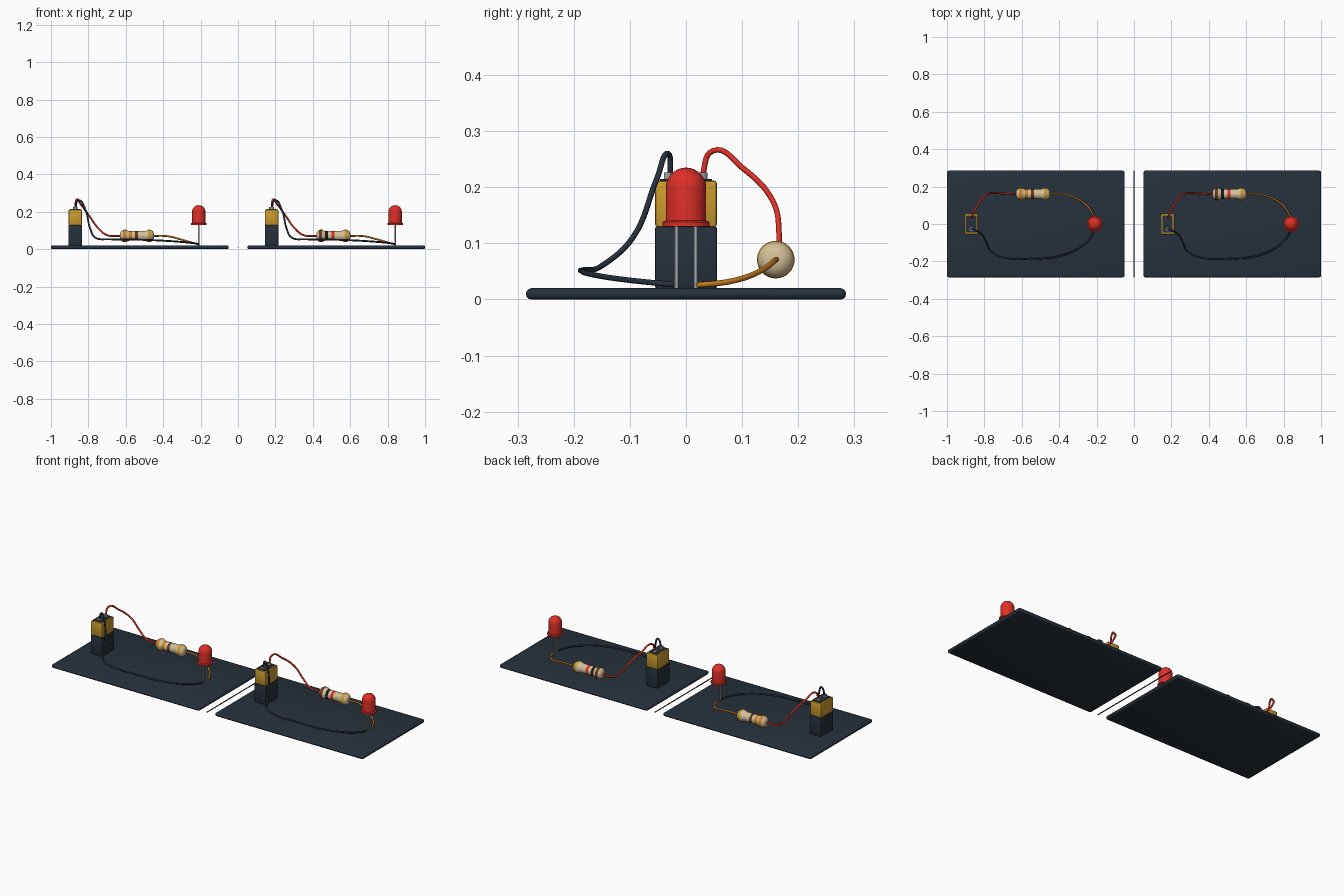
import bpy, bmesh, math
from mathutils import Matrix, Vector

if "Cube" in bpy.data.objects:
    bpy.data.objects.remove(bpy.data.objects["Cube"])


def material(name, hexcode):
    srgb = [int(hexcode[i:i + 2], 16) / 255 for i in (0, 2, 4)]
    lin = [c / 12.92 if c <= 0.04045 else ((c + 0.055) / 1.055) ** 2.4 for c in srgb]
    m = bpy.data.materials.new(name)
    m.diffuse_color = (*lin, 1)
    m.use_nodes = True
    m.node_tree.nodes["Principled BSDF"].inputs["Base Color"].default_value = m.diffuse_color
    return m


NAVY = material("dark slate", "26313B")
GOLD = material("gold", "CB9A2E")
RED = material("red", "DE2F27")
ORANGE = material("orange", "D0811F")
BEIGE = material("beige", "D3C199")
GREY = material("metal grey", "A0A4A8")
BROWN = material("brown", "6A3618")
BLACK = material("black", "16191C")


def finish(bm, name, mats):
    bmesh.ops.recalc_face_normals(bm, faces=bm.faces)
    me = bpy.data.meshes.new(name)
    bm.to_mesh(me)
    bm.free()
    for m in mats:
        me.materials.append(m)
    ob = bpy.data.objects.new(name, me)
    bpy.context.collection.objects.link(ob)
    bpy.context.view_layer.objects.active = ob
    bpy.ops.object.select_all(action='DESELECT')
    ob.select_set(True)
    bpy.ops.object.shade_smooth_by_angle(angle=math.radians(35))
    return ob


def box(name, lo, hi, mat, bevel=0, segments=2):
    lo, hi = Vector(lo), Vector(hi)
    bm = bmesh.new()
    bmesh.ops.create_cube(bm, size=1, matrix=Matrix.Translation((lo + hi) / 2)
                          @ Matrix.Diagonal((*(hi - lo), 1)))
    if bevel:
        bmesh.ops.bevel(bm, geom=bm.edges[:], offset=bevel, segments=segments,
                        profile=0.5, affect='EDGES')
    return finish(bm, name, [mat])


def lathe(name, profile, centre, mats, axis='Z', sides=32, rule=None):
    """Revolve (radius, distance along axis) points; rule picks a material by distance."""
    bm = bmesh.new()
    verts = [bm.verts.new((r, 0, h)) for r, h in profile]
    edges = [bm.edges.new(p) for p in zip(verts, verts[1:])]
    bmesh.ops.spin(bm, geom=verts + edges, cent=(0, 0, 0), axis=(0, 0, 1),
                   angle=2 * math.pi, steps=sides)
    bmesh.ops.remove_doubles(bm, verts=bm.verts, dist=1e-5)
    if rule:
        for f in bm.faces:
            f.material_index = rule(f.calc_center_median().z)
    if axis == 'X':
        bm.transform(Matrix.Rotation(math.pi / 2, 4, 'Y'))
    bm.transform(Matrix.Translation(centre))
    return finish(bm, name, mats)


def wire(name, points, dx, mat, radius=0.005):
    cu = bpy.data.curves.new(name, 'CURVE')
    cu.dimensions = '3D'
    cu.bevel_depth, cu.bevel_resolution = radius, 3
    cu.resolution_u, cu.use_fill_caps = 8, True
    sp = cu.splines.new('BEZIER')
    sp.bezier_points.add(len(points) - 1)
    for bp, (x, y, z) in zip(sp.bezier_points, points):
        bp.co = (x + dx, y, z)
        bp.handle_left_type = bp.handle_right_type = 'AUTO'
    cu.materials.append(mat)
    ob = bpy.data.objects.new(name, cu)
    bpy.context.collection.objects.link(ob)


BANDS = (-0.068, -0.036, -0.003, 0.068)   # band centres along the resistor
HALF = 0.008


def band_rule(h):
    for i, b in enumerate(BANDS):
        if abs(h - b) < HALF:
            return i + 1
    return 0


def circuit(side, dx, bands):
    # Board with rounded rim
    box(side + "_board", (dx - 0.475, -0.285, 0), (dx + 0.475, 0.285, 0.02), NAVY, 0.009, 3)

    # Battery: dark lower half, gold upper half, dark top plate
    bx = dx - 0.345
    box(side + "_battery_base", (bx - 0.036, -0.055, 0.02), (bx + 0.036, 0.055, 0.13), NAVY, 0.003)
    box(side + "_battery_top", (bx - 0.036, -0.055, 0.129), (bx + 0.036, 0.055, 0.212), GOLD, 0.005)
    box(side + "_battery_plate", (bx - 0.027, -0.046, 0.209), (bx + 0.027, 0.046, 0.215), NAVY)
    for label, y, n, r in (("positive", 0.028, 20, 0.010), ("negative", -0.028, 6, 0.013)):
        lathe(f"{side}_{label}_terminal",
              [(0, 0.213), (r, 0.213), (r, 0.226), (r * 0.6, 0.226), (r * 0.6, 0.219), (0, 0.219)],
              (bx, y, 0), [GREY], sides=n)

    # Lamp: flange, cylinder and dome
    lx = dx + 0.315
    dome = [(0.036 * math.cos(a), 0.199 + 0.036 * math.sin(a))
            for a in [i * math.pi / 16 for i in range(8)]]
    lathe(side + "_lamp",
          [(0, 0.13), (0.042, 0.13), (0.042, 0.138), (0.036, 0.141)] + dome + [(0, 0.235)],
          (lx, 0, 0), [RED])
    for label, y in (("front", -0.017), ("back", 0.017)):
        box(f"{side}_lamp_leg_{label}", (lx - 0.004, y - 0.004, 0.019),
            (lx + 0.004, y + 0.004, 0.132), GREY, 0.001, 1)

    # Resistor: waisted body with four colour bands
    shape = [(0.0, -0.091), (0.012, -0.091), (0.024, -0.086), (0.031, -0.076), (0.0335, -0.068),
             (0.033, -0.06), (0.030, -0.052), (0.026, -0.044)]
    middle = [(0.026, b + s) for b in BANDS[1:3] for s in (-HALF, HALF)][1:]
    right = [(r, -h) for r, h in reversed(shape)]
    lathe(side + "_resistor", shape + middle + right, (dx - 0.015, 0.16, 0.071),
          [BEIGE] + bands + [GOLD], 'X', rule=band_rule)

    # Wires
    wire(side + "_red_wire", [(-0.345, 0.028, 0.217), (-0.338, 0.048, 0.265), (-0.312, 0.10, 0.235),
         (-0.268, 0.155, 0.175), (-0.225, 0.166, 0.115), (-0.175, 0.163, 0.075),
         (-0.10, 0.16, 0.071)], dx, RED)
    wire(side + "_orange_wire", [(0.07, 0.16, 0.071), (0.15, 0.158, 0.069), (0.22, 0.135, 0.052),
         (0.275, 0.095, 0.036), (0.305, 0.05, 0.028), (0.315, 0.017, 0.026)], dx, ORANGE)
    wire(side + "_black_wire", [(-0.345, -0.028, 0.217), (-0.327, -0.032, 0.26),
         (-0.293, -0.052, 0.215), (-0.265, -0.095, 0.11), (-0.235, -0.15, 0.06),
         (-0.16, -0.181, 0.053), (-0.02, -0.185, 0.051), (0.13, -0.17, 0.045),
         (0.25, -0.115, 0.036), (0.30, -0.06, 0.03), (0.315, -0.017, 0.026)], dx, NAVY)


circuit("left", -0.525, [ORANGE, ORANGE, BROWN])
circuit("right", 0.525, [BROWN, BLACK, RED])

# Thin divider between the boards
box("divider", (-0.002, -0.285, 0.008), (0.002, 0.285, 0.012), NAVY)
